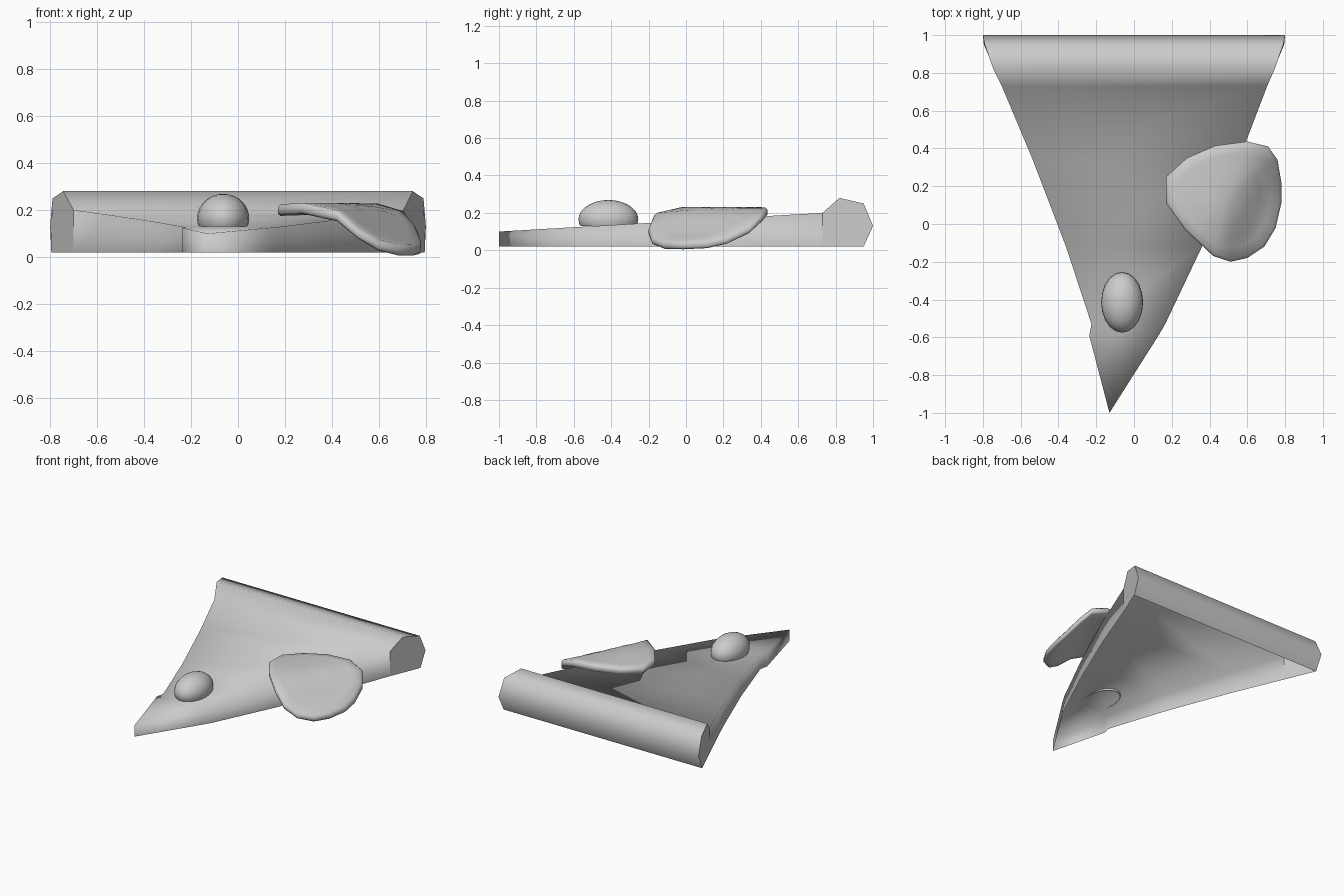
import bpy, bmesh, math

if "Cube" in bpy.data.objects:
    bpy.data.objects.remove(bpy.data.objects["Cube"])


def finish(name, bm, flat=()):
    bmesh.ops.recalc_face_normals(bm, faces=bm.faces)
    for f in bm.faces:
        f.smooth = f not in flat
    me = bpy.data.meshes.new(name)
    bm.to_mesh(me)
    bm.free()
    ob = bpy.data.objects.new(name, me)
    bpy.context.collection.objects.link(ob)
    return ob


def interp(table, t):
    for (a, za), (b, zb) in zip(table, table[1:]):
        if t <= b:
            return za + (zb - za) * max(0, t - a) / (b - a)
    return table[-1][1]


# Slice: hollow shell, rows run from the tip over the crust (y, left x, right x, z)
BASE = 0.02
rows = [(-0.59, -0.237, 0.13, 0.124), (-0.53, -0.225, 0.165, 0.127),
        (-0.12, -0.36, 0.36, 0.151), (0.35, -0.54, 0.56, 0.178),
        (0.73, -0.70, 0.705, 0.20), (0.82, -0.745, 0.745, 0.28),
        (0.95, -0.79, 0.79, 0.25), (1.0, -0.80, 0.80, 0.13),
        (0.95, -0.795, 0.795, BASE)]
bm = bmesh.new()
tip = bm.verts.new((-0.13, -1, 0.10))
tip_low = bm.verts.new((-0.13, -1, BASE))
top = [[bm.verts.new((x, y, z)) for x in (l, r)] for y, l, r, z in rows]
low = [[bm.verts.new((x, y, BASE)) for x in (l, r)] for y, l, r, z in rows[:5]]
bm.faces.new((tip, top[0][1], top[0][0]))
for a, b in zip(top, top[1:]):
    bm.faces.new((a[0], a[1], b[1], b[0]))
caps = []
for side in (0, 1):
    bm.faces.new((tip, top[0][side], low[0][side], tip_low))
    for i in range(4):
        bm.faces.new((top[i][side], top[i + 1][side], low[i + 1][side], low[i][side]))
    # crust end
    caps.append(bm.faces.new([low[4][side]] + [r[side] for r in top[4:]]))
finish("slice_and_crust", bm, caps)

# Olive: oval dome with an open, cut-off bottom
bm = bmesh.new()
bmesh.ops.create_uvsphere(bm, u_segments=20, v_segments=14, radius=1)
for v in bm.verts:
    v.co = (-0.063 + v.co.x * 0.111, -0.415 + v.co.y * 0.16, 0.165 + v.co.z * 0.104)
bmesh.ops.bisect_plane(bm, geom=bm.verts[:] + bm.edges[:] + bm.faces[:],
                       plane_co=(0, 0, 0.13), plane_no=(0, 0, -1), clear_outer=True)
finish("olive", bm)

# Topping: rounded sheet that sags over the right edge of the slice
outline = [(0.17, 0.19), (0.17, 0.25), (0.28, 0.35), (0.43, 0.415), (0.60, 0.437),
           (0.71, 0.41), (0.76, 0.34), (0.78, 0.22), (0.78, 0.11), (0.75, -0.02),
           (0.69, -0.12), (0.60, -0.18), (0.51, -0.20), (0.42, -0.17),
           (0.27, -0.03), (0.17, 0.11)]
sag = [(0.05, 0.173), (0.2, 0.183), (0.33, 0.184), (0.40, 0.172), (0.46, 0.148),
       (0.50, 0.115), (0.54, 0.08), (0.60, 0.033), (0.65, 0.008), (0.7, 0.002)]
cx, cy, thick = 0.49, 0.14, 0.047
bm = bmesh.new()


def point(x, y, h):
    return bm.verts.new((x, y, interp(sag, 0.9 * x - 0.435 * y) + thick * h))


def ring(k, h):
    return [point(cx + (x - cx) * k, cy + (y - cy) * k, h) for x, y in outline]


scales = [0.2, 0.4, 0.6, 0.8, 0.96]
loops = ([ring(k, 1) for k in scales] + [ring(1, 0.75), ring(1, 0.25)]
         + [ring(k, 0) for k in reversed(scales)])
n = len(outline)
for a, b in zip(loops, loops[1:]):
    for i in range(n):
        j = (i + 1) % n
        bm.faces.new((a[i], a[j], b[j], b[i]))
for lp, h in ((loops[0], 1), (loops[-1], 0)):
    c = point(cx, cy, h)
    for i in range(n):
        bm.faces.new((lp[i], lp[(i + 1) % n], c))
finish("drooping_topping", bm)
